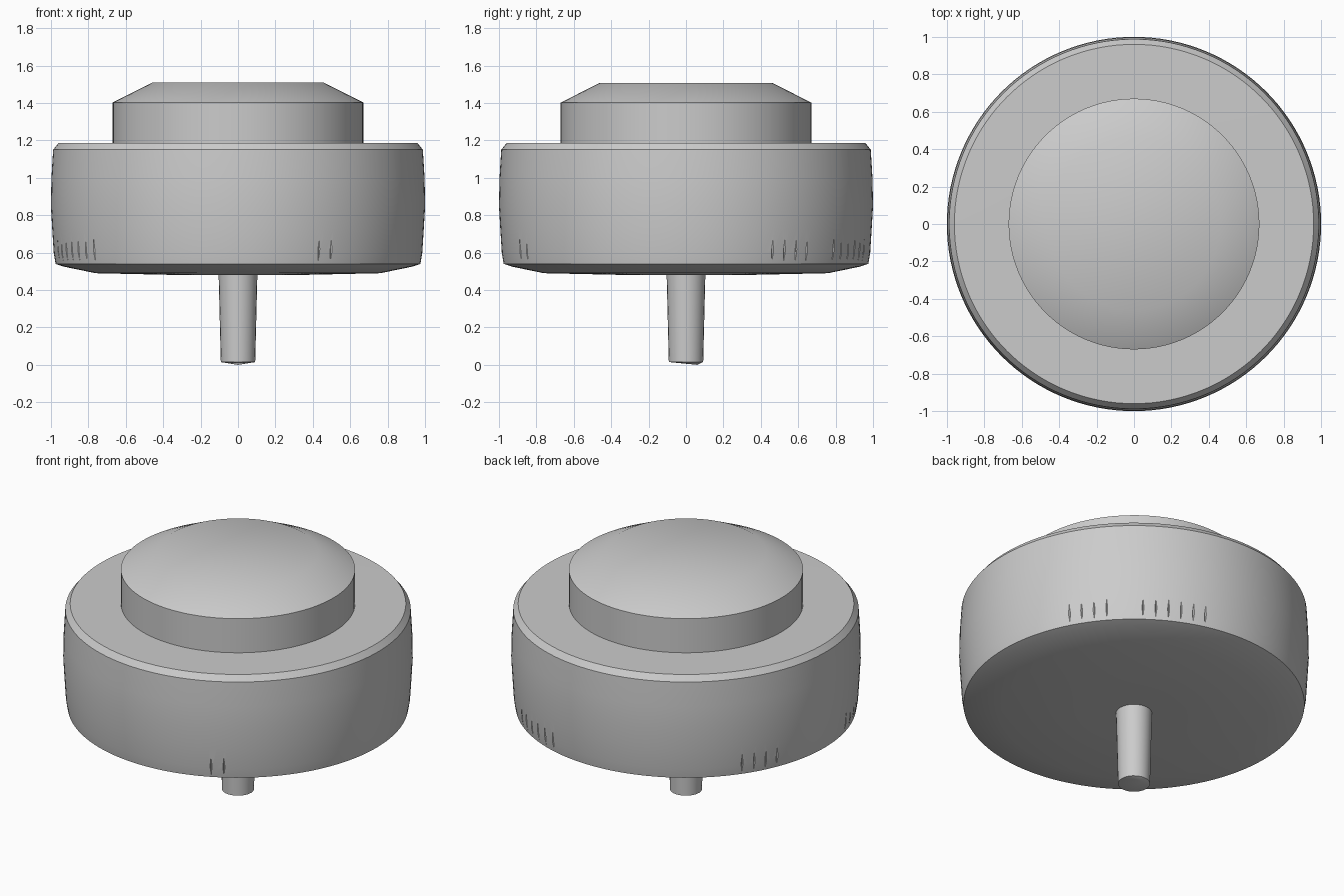
import bpy, bmesh, math
from mathutils import Matrix

default = bpy.data.objects.get("Cube")
if default:
    bpy.data.objects.remove(default, do_unlink=True)

grey = bpy.data.materials.new("plain grey")
grey.use_nodes = True
GREY = (0.6, 0.6, 0.6, 1)
grey.diffuse_color = GREY
grey.node_tree.nodes["Principled BSDF"].inputs["Base Color"].default_value = GREY


def add_object(name, bm):
    mesh = bpy.data.meshes.new(name)
    bmesh.ops.recalc_face_normals(bm, faces=bm.faces)
    bm.to_mesh(mesh)
    bm.free()
    mesh.materials.append(grey)
    obj = bpy.data.objects.new(name, mesh)
    bpy.context.collection.objects.link(obj)
    return obj


def lathe(name, profile, segments):
    """Stack rings of (radius, height), closed by flat ends."""
    bm = bmesh.new()
    rings = []
    for r, z in profile:
        angles = [math.tau * i / segments for i in range(segments)]
        rings.append([bm.verts.new((r * math.cos(a), r * math.sin(a), z)) for a in angles])
    for low, high in zip(rings, rings[1:]):
        for i in range(segments):
            j = (i + 1) % segments
            bm.faces.new((low[i], low[j], high[j], high[i]))
    bm.faces.new(rings[0])
    bm.faces.new(rings[-1])
    return add_object(name, bm)


def smooth(obj, angle):
    bpy.ops.object.select_all(action="DESELECT")
    obj.select_set(True)
    bpy.context.view_layer.objects.active = obj
    bpy.ops.object.shade_smooth_by_angle(angle=math.radians(angle))


# Wide drum with a softened lower edge and chamfered rim
drum = lathe("drum", [(0.3, 0.48), (0.76, 0.49), (0.93, 0.525), (0.975, 0.54),
                      (0.985, 0.6), (0.993, 0.73), (1.0, 0.85), (0.997, 1.0),
                      (0.988, 1.15), (0.96, 1.185), (0.6, 1.187)], 128)

# Fine tapered slits around the lower edge: first angle, count
bm = bmesh.new()
for start, count in ((-64, 2), (28, 4), (53, 6), (144, 4), (193, 7)):
    for i in range(count):
        turn = Matrix.Rotation(math.radians(start + i * 4.3), 4, "Z")
        place = turn @ Matrix.Translation((0.986, 0, 0.62))
        bmesh.ops.create_cone(bm, cap_ends=True, segments=4, radius1=0.009,
                              radius2=0.002, depth=0.15, matrix=place)
cutter = add_object("slit_cutter", bm)
cutter.hide_render = True
cutter.hide_set(True)
smooth(drum, 32)
cut = drum.modifiers.new("slits", "BOOLEAN")
cut.operation = "DIFFERENCE"
cut.solver = "EXACT"
cut.object = cutter

# Upper button with a sloping shoulder
cap = lathe("top_button", [(0.67, 1.17), (0.67, 1.402), (0.46, 1.508)], 96)
smooth(cap, 40)

# Tapered stem with a small offset point at its foot
stem = lathe("stem", [(0.092, 0.015), (0.104, 0.5)], 24)
bm = bmesh.new()
bm.from_mesh(stem.data)
foot = min(bm.faces, key=lambda f: f.calc_center_median().z)
tip = bmesh.ops.poke(bm, faces=[foot])["verts"][0]
tip.co = (0, 0.06, 0)
bm.to_mesh(stem.data)
bm.free()
smooth(stem, 40)
